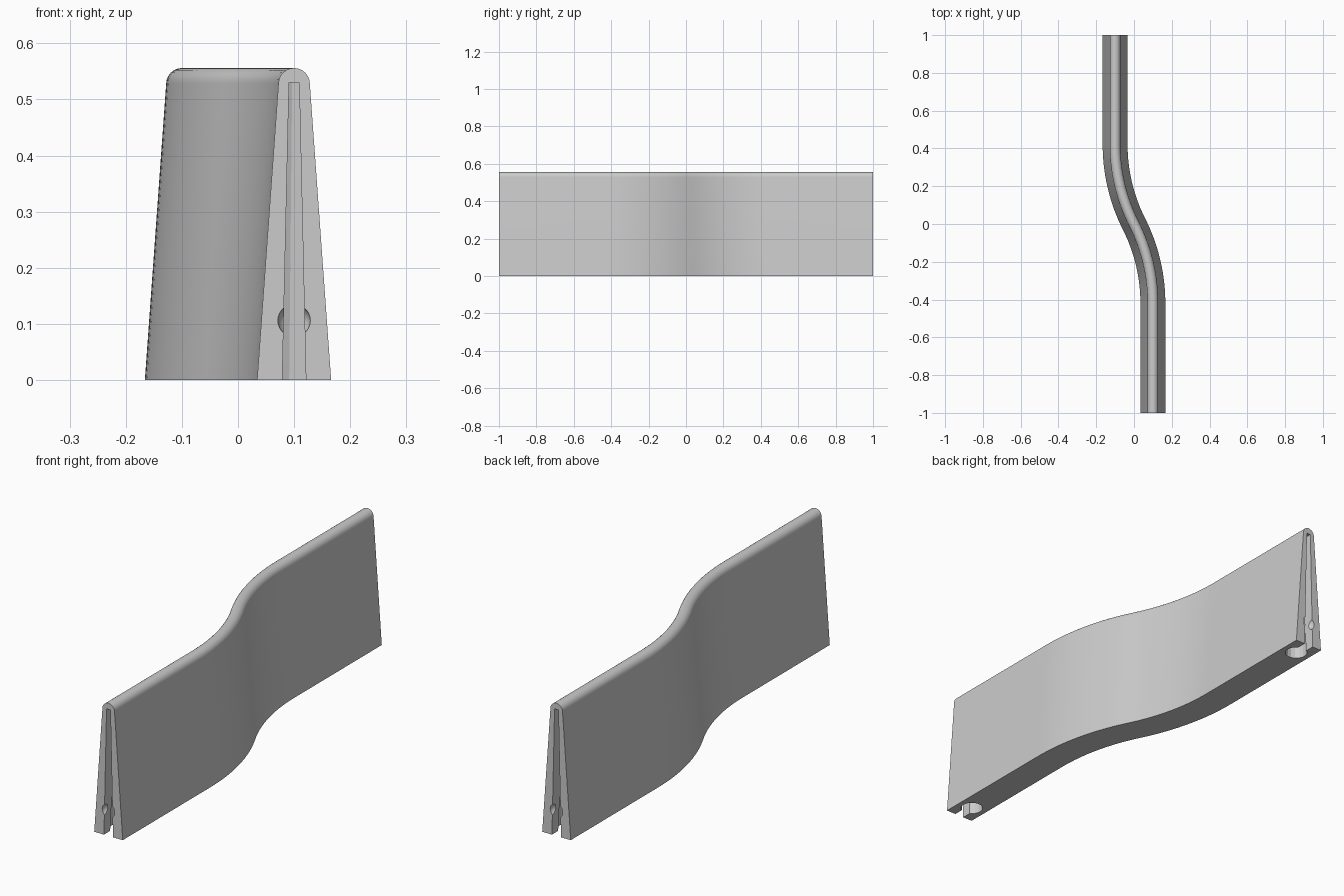
import bpy, bmesh, math
from mathutils import Matrix, Vector

cube = bpy.data.objects.get("Cube")
if cube:
    bpy.data.objects.remove(cube, do_unlink=True)

LENGTH, OFFSET, BEND = 1.0, 0.1, 0.42      # half length, end shift, half bend length
BASE, CAP, CAP_Z = 0.066, 0.028, 0.528     # half widths and cap centre height
SLOT_TOP, SLOT_LOW = 0.53, -0.05

grey = bpy.data.materials.new("light grey")
grey.use_nodes = True
grey.diffuse_color = (0.6, 0.6, 0.6, 1)
grey.node_tree.nodes["Principled BSDF"].inputs["Base Color"].default_value = (0.6, 0.6, 0.6, 1)


def make_object(name, bm):
    bmesh.ops.recalc_face_normals(bm, faces=bm.faces)
    mesh = bpy.data.meshes.new(name)
    bm.to_mesh(mesh)
    bm.free()
    mesh.materials.append(grey)
    obj = bpy.data.objects.new(name, mesh)
    bpy.context.collection.objects.link(obj)
    return obj


def s_path(steps=16):
    """Points and sideways directions: straight, two tangent arcs, straight."""
    radius = (BEND ** 2 + OFFSET ** 2) / (2 * OFFSET)
    sweep = math.asin(BEND / radius)
    half = [(Vector((OFFSET, -LENGTH, 0)), Vector((1, 0, 0)))]
    for i in range(steps + 1):
        a = sweep * i / steps
        side = Vector((math.cos(a), math.sin(a), 0))
        half.append((Vector((OFFSET - radius, -BEND, 0)) + side * radius, side))
    return half + [(-p, s) for p, s in reversed(half[:-1])]


# Wall: tapered section with a round cap, swept along the path
profile = [(BASE, 0)]
for i in range(13):
    a = math.pi * i / 12
    profile.append((CAP * math.cos(a), CAP_Z + CAP * math.sin(a)))
profile.append((-BASE, 0))

bm = bmesh.new()
rings = [[bm.verts.new(p + s * w + Vector((0, 0, z))) for w, z in profile]
         for p, s in s_path()]
n = len(profile)
for a, b in zip(rings, rings[1:]):
    for i in range(n):
        j = (i + 1) % n
        bm.faces.new((a[i], a[j], b[j], b[i]))
bm.faces.new(rings[0])
bm.faces.new(rings[-1])
wall = make_object("curved_wall", bm)


def taper(low, high, z):
    return low + (high - low) * z / SLOT_TOP


def slot_mouth(x, y):
    bm = bmesh.new()
    bmesh.ops.create_cube(bm, size=1)
    for v in bm.verts:
        z = SLOT_TOP if v.co.z > 0 else SLOT_LOW
        v.co = (x + 2 * v.co.x * taper(0.021, 0.009, z), y + 0.16 * v.co.y, z)
    return make_object("slot_mouth_cutter", bm)


def slot_socket(x, y):
    height = SLOT_TOP - SLOT_LOW
    spin = Matrix.Rotation(math.pi / 16, 4, 'Z')
    bm = bmesh.new()
    bmesh.ops.create_cone(bm, cap_ends=True, segments=16, depth=height,
                          radius1=taper(0.045, 0.018, SLOT_LOW), radius2=0.018,
                          matrix=Matrix.Translation((x, y, SLOT_LOW + height / 2)) @ spin)
    return make_object("slot_socket_cutter", bm)


def ball_dimple(x, y):
    bm = bmesh.new()
    bmesh.ops.create_uvsphere(bm, u_segments=24, v_segments=14, radius=0.029,
                              matrix=Matrix.Translation((x, y, 0.106)))
    return make_object("ball_dimple_cutter", bm)


# Connector slots cut into both ends
bpy.context.view_layer.objects.active = wall
wall.select_set(True)
for end in (-1, 1):
    x, y = -end * OFFSET, end * LENGTH
    for cutter in (slot_socket(x, y - end * 0.08), slot_mouth(x, y), ball_dimple(x, y)):
        cutter.hide_render = True
        mod = wall.modifiers.new("cut", 'BOOLEAN')
        mod.operation, mod.solver, mod.object = 'DIFFERENCE', 'EXACT', cutter
        bpy.ops.object.modifier_apply(modifier=mod.name)
        bpy.data.objects.remove(cutter, do_unlink=True)

bpy.ops.object.shade_smooth_by_angle(angle=math.radians(20))
